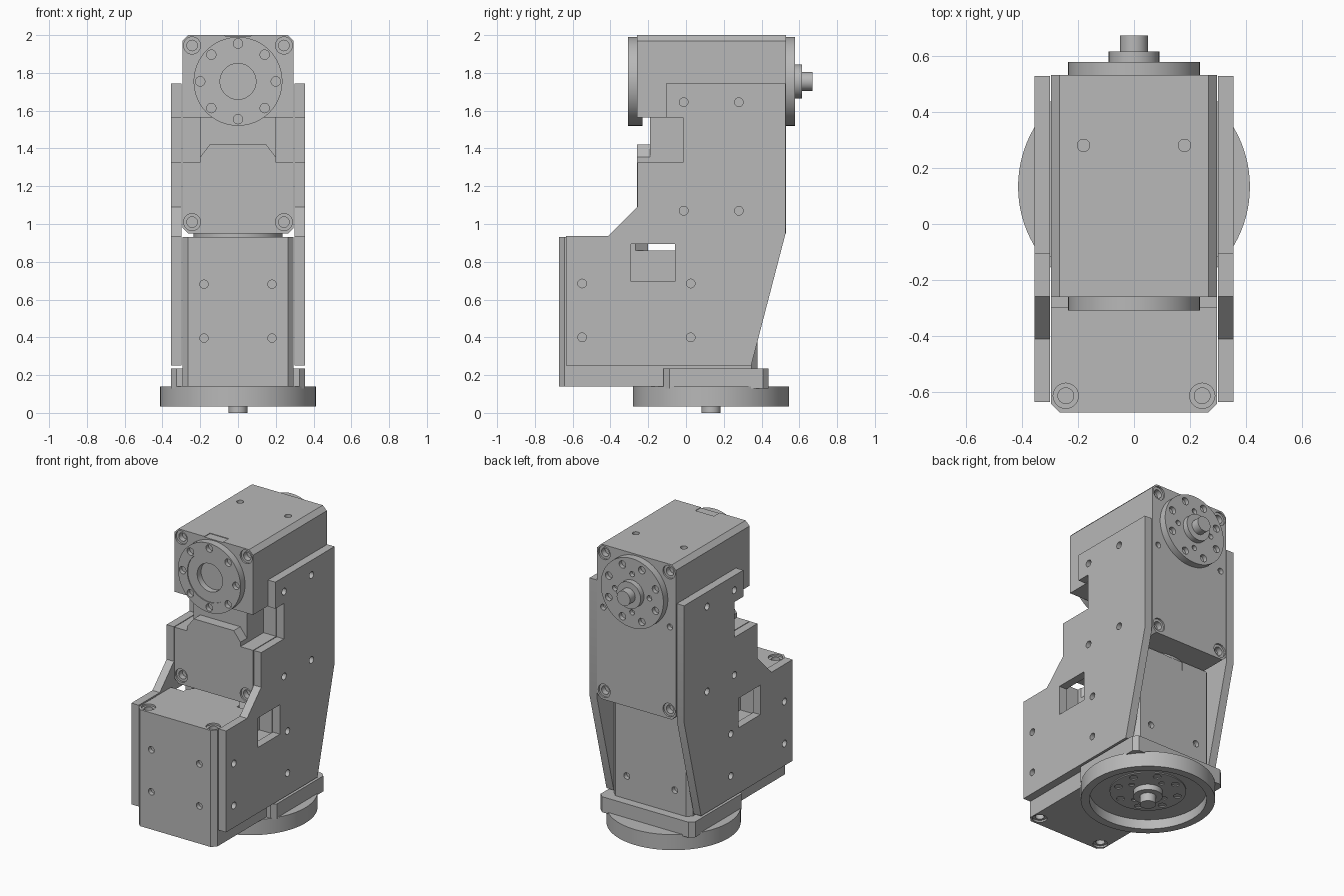
import bpy, bmesh, math
from mathutils import Matrix, Vector

if "Cube" in bpy.data.objects:
    bpy.data.objects.remove(bpy.data.objects["Cube"])

GREY = (0.48, 0.48, 0.48, 1)
metal = bpy.data.materials.new("grey_metal")
metal.use_nodes = True
metal.diffuse_color = GREY
metal.node_tree.nodes["Principled BSDF"].inputs["Base Color"].default_value = GREY


def circle(u, v, r, n=24):
    return [(u + r * math.cos(2 * math.pi * i / n), v + r * math.sin(2 * math.pi * i / n))
            for i in range(n)]


def rect(u0, u1, v0, v1, c=0):
    """Rectangle outline, optionally with chamfered corners."""
    if not c:
        return [(u0, v0), (u1, v0), (u1, v1), (u0, v1)]
    return [(u0 + c, v0), (u1 - c, v0), (u1, v0 + c), (u1, v1 - c),
            (u1 - c, v1), (u0 + c, v1), (u0, v1 - c), (u0, v0 + c)]


def place(axis, u, v, t):
    return {"x": (t, u, v), "y": (u, t, v), "z": (u, v, t)}[axis]


def solid(name, *prisms):
    """One object made of extruded outlines: (outline, axis, start, end)."""
    bm = bmesh.new()
    for pts, axis, a, b in prisms:
        face = bm.faces.new([bm.verts.new(place(axis, u, v, a)) for u, v in pts])
        out = bmesh.ops.extrude_face_region(bm, geom=[face])
        moved = [g for g in out["geom"] if isinstance(g, bmesh.types.BMVert)]
        bmesh.ops.translate(bm, verts=moved, vec=Vector(place(axis, 0, 0, b - a)))
    bmesh.ops.recalc_face_normals(bm, faces=bm.faces)
    mesh = bpy.data.meshes.new(name)
    bm.to_mesh(mesh)
    bm.free()
    mesh.materials.append(metal)
    obj = bpy.data.objects.new(name, mesh)
    bpy.context.collection.objects.link(obj)
    return obj


def cut(obj, *prisms):
    """Subtract the prisms from the object and drop the cutter."""
    cutter = solid("cutter", *prisms)
    cutter.hide_render = True
    mod = obj.modifiers.new("cut", "BOOLEAN")
    mod.operation, mod.solver, mod.object = "DIFFERENCE", "EXACT", cutter
    mod.use_self = True
    graph = bpy.context.evaluated_depsgraph_get()
    mesh = bpy.data.meshes.new_from_object(obj.evaluated_get(graph))
    obj.modifiers.clear()
    obj.data = mesh
    bpy.data.objects.remove(cutter)


def finish(obj, matrix=None):
    if matrix:
        obj.data.transform(matrix)
    bpy.ops.object.select_all(action="DESELECT")
    obj.select_set(True)
    bpy.context.view_layer.objects.active = obj
    bpy.ops.object.shade_smooth_by_angle(angle=math.radians(30))


def around(radius, count, r, a, b, phase=0.0):
    """Ring of holes about the output axis."""
    return [(circle(radius * math.cos(q), radius * math.sin(q), r, 16), "y", a, b)
            for q in (phase + 2 * math.pi * i / count for i in range(count))]


BACK, FRONT, TOP, LOW, HALF = 0.0, -0.79, 0.245, -0.805, 0.295


def actuator(name, matrix):
    # Chamfered case with side notches and a stepped neck
    body = solid(name + "_case", (rect(-HALF, HALF, LOW, TOP, 0.03), "y", FRONT, BACK))
    cut(body, (rect(0.2, 0.4, -0.43, -0.19), "y", -0.9, -0.542),
        (rect(-0.4, -0.2, -0.43, -0.19), "y", -0.9, -0.542))
    neck = [(0.22, -0.19), (-0.22, -0.19), (-0.22, -0.426),
            (-0.15, -0.335), (0.15, -0.335), (0.22, -0.426)]
    cut(body, (neck, "y", -0.9, -0.72))

    # Corner screws, end holes and the small end recess
    holes, sinks = [], []
    for s in (-1, 1):
        for z in (0.19, -0.745):
            for y, d in ((FRONT, 1), (BACK, -1)):
                sinks.append((circle(s * 0.243, z, 0.045), "y", y - d * 0.02, y + d * 0.012))
                holes.append((circle(s * 0.243, z, 0.028), "y", y - d * 0.02, y + d * 0.05))
        holes.append((circle(s * 0.25, -0.18, 0.02), "y", -0.03, 0.02))
        holes.append((circle(s * 0.18, -0.25, 0.022), "z", TOP - 0.03, TOP + 0.02))
        for y in (-0.255, -0.54):
            holes.append((circle(s * 0.18, y, 0.022), "z", LOW - 0.02, LOW + 0.03))
    cut(body, *sinks)
    cut(body, *holes)
    cut(body, (rect(-0.07, 0.07, -0.85, -0.73), "z", TOP - 0.004, TOP + 0.02))
    finish(body, matrix)

    # Idler ring on the front
    ring = solid(name + "_idler_ring", (circle(0, 0, 0.235, 64), "y", -0.838, -0.76))
    cut(ring, (circle(0, 0, 0.165, 48), "y", -0.9, -0.832))
    cut(ring, (circle(0, 0, 0.095, 48), "y", -0.9, -0.79),
        *around(0.2, 8, 0.025, -0.9, -0.81))
    finish(ring, matrix)

    # Output horn with bolt circles
    horn = solid(name + "_horn", (circle(0, 0, 0.235, 64), "y", -0.01, 0.048))
    cut(horn, *around(0.19, 8, 0.025, 0.02, 0.1, math.pi / 8),
        *around(0.13, 4, 0.018, 0.02, 0.1))
    finish(horn, matrix)

    # Hub and shaft
    finish(solid(name + "_hub", (circle(0, 0, 0.09, 40), "y", 0.04, 0.085)), matrix)
    finish(solid(name + "_shaft", (circle(0, 0, 0.05, 32), "y", 0.08, 0.141)), matrix)


actuator("upper", Matrix.Translation((0, 0.53, 1.755)))
actuator("lower", Matrix.Translation((0, 0.133, 0.141)) @ Matrix.Rotation(-math.pi / 2, 4, "X"))

# Side plates joining the two actuators
OUTLINE = [(0.527, 1.745), (-0.107, 1.745), (-0.107, 1.565), (-0.015, 1.565),
           (-0.015, 1.325), (-0.258, 1.325), (-0.258, 1.09), (-0.41, 0.937),
           (-0.635, 0.937), (-0.635, 0.25), (0.345, 0.25), (0.527, 0.95)]
BOLTS = [(y, z) for ys, zs in (((-0.012, 0.28), (1.645, 1.07)), ((-0.55, 0.025), (0.685, 0.4)))
         for y in ys for z in zs]
for side, s in (("left", 1), ("right", -1)):
    plate = solid(side + "_side_plate", (OUTLINE, "x", s * 0.3, s * 0.355))
    cut(plate, (rect(-0.29, -0.057, 0.695, 0.895), "x", s * 0.2, s * 0.4),
        *[(circle(y, z, 0.023, 20), "x", s * 0.315, s * 0.4) for y, z in BOLTS])
    finish(plate)

# Round hollow base and the bracket block above it
base = solid("base_disc", (circle(0, 0.133, 0.413, 96), "z", 0.035, 0.14))
cut(base, (circle(0, 0.133, 0.36, 96), "z", 0, 0.1))
finish(base)
finish(solid("base_bracket", (rect(-0.355, 0.355, -0.118, 0.437, 0.03), "z", 0.13, 0.235)))
